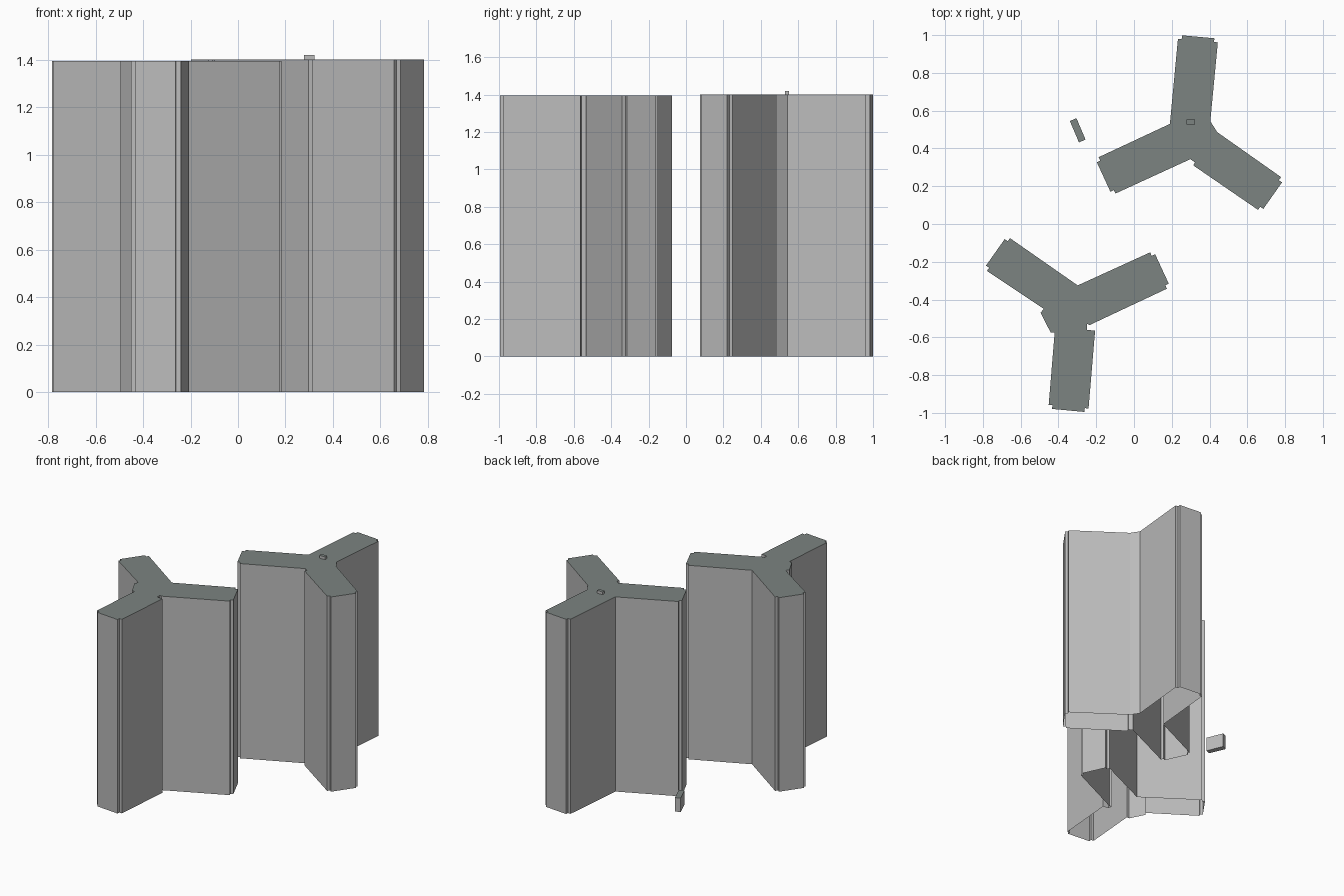
import bpy
import bmesh
from math import cos, sin, radians
from mathutils import Vector, Matrix

cube = bpy.data.objects.get("Cube")
if cube:
    bpy.data.objects.remove(cube, do_unlink=True)


def make_material(name, colour):
    mat = bpy.data.materials.new(name)
    mat.use_nodes = True
    mat.diffuse_color = (*colour, 1)
    mat.node_tree.nodes["Principled BSDF"].inputs["Base Color"].default_value = (*colour, 1)
    return mat


WALL = make_material("wall grey", (0.5, 0.5, 0.5))
ROOF = make_material("roof grey green", (0.2, 0.23, 0.22))

HALF_WIDTH = 0.106
NOTCH = 0.02


def wing_end(x, y, angle):
    """Counterclockwise outline of a wing's end, with small notched corners."""
    centre = Vector((x, y))
    out = Vector((cos(radians(angle)), sin(radians(angle))))
    side = Vector((-out.y, out.x))
    inner = HALF_WIDTH - NOTCH
    steps = [(-NOTCH, -HALF_WIDTH), (-NOTCH, -inner), (0, -inner),
             (0, inner), (-NOTCH, inner), (-NOTCH, HALF_WIDTH)]
    return [centre + out * along + side * across for along, across in steps]


def extrude_outline(name, outline, base, top, closed_base):
    """Upright walls around an outline, capped by a flat roof."""
    bm = bmesh.new()
    low = [bm.verts.new((p[0], p[1], base)) for p in outline]
    high = [bm.verts.new((p[0], p[1], top)) for p in outline]
    count = len(outline)
    for i in range(count):
        j = (i + 1) % count
        bm.faces.new((low[i], low[j], high[j], high[i]))
    bm.faces.new(high).material_index = 1
    if closed_base:
        bm.faces.new(low[::-1])
    mesh = bpy.data.meshes.new(name)
    bm.to_mesh(mesh)
    bm.free()
    mesh.materials.append(WALL)
    mesh.materials.append(ROOF)
    obj = bpy.data.objects.new(name, mesh)
    bpy.context.collection.objects.link(obj)
    return obj


def tower(name, height, wings):
    """Three-winged hollow tower: each wing is an end plus the valley after it."""
    outline = []
    for end, valley in wings:
        outline += wing_end(*end) + [Vector(p) for p in valley]
    return extrude_outline(name, outline, 0, height, False)


def block(name, centre, size, angle, base, height):
    """Small closed block, turned about the vertical."""
    turn = Matrix.Rotation(radians(angle), 2)
    corners = [(-1, -1), (1, -1), (1, 1), (-1, 1)]
    outline = [Vector(centre) + turn @ Vector((a * size[0] / 2, b * size[1] / 2))
               for a, b in corners]
    return extrude_outline(name, outline, base, base + height, True)


# Back tower
tower("back_tower", 1.4, [
    ((0.34, 0.991, 84.8), [(0.19, 0.53)]),
    ((-0.161, 0.249, 204.8), [(0.298, 0.343), (0.322, 0.327), (0.314, 0.31)]),
    ((0.734, 0.15, 324.8), [(0.441, 0.486), (0.404, 0.544)]),
])

# Front tower
tower("front_tower", 1.395, [
    ((0.148, -0.238, 24.8), [(-0.298, -0.325)]),
    ((-0.734, -0.15, 144.8), [(-0.478, -0.449), (-0.494, -0.47),
                              (-0.441, -0.575), (-0.42, -0.575)]),
    ((-0.348, -0.987, 264.8), [(-0.206, -0.565), (-0.25, -0.56),
                               (-0.25, -0.528), (-0.235, -0.535)]),
])

# Rooftop unit and small outbuilding
block("rooftop_unit", (0.3, 0.54), (0.045, 0.024), 0, 1.4, 0.02)
block("outbuilding", (-0.298, 0.496), (0.123, 0.038), -67, 0, 0.1)
